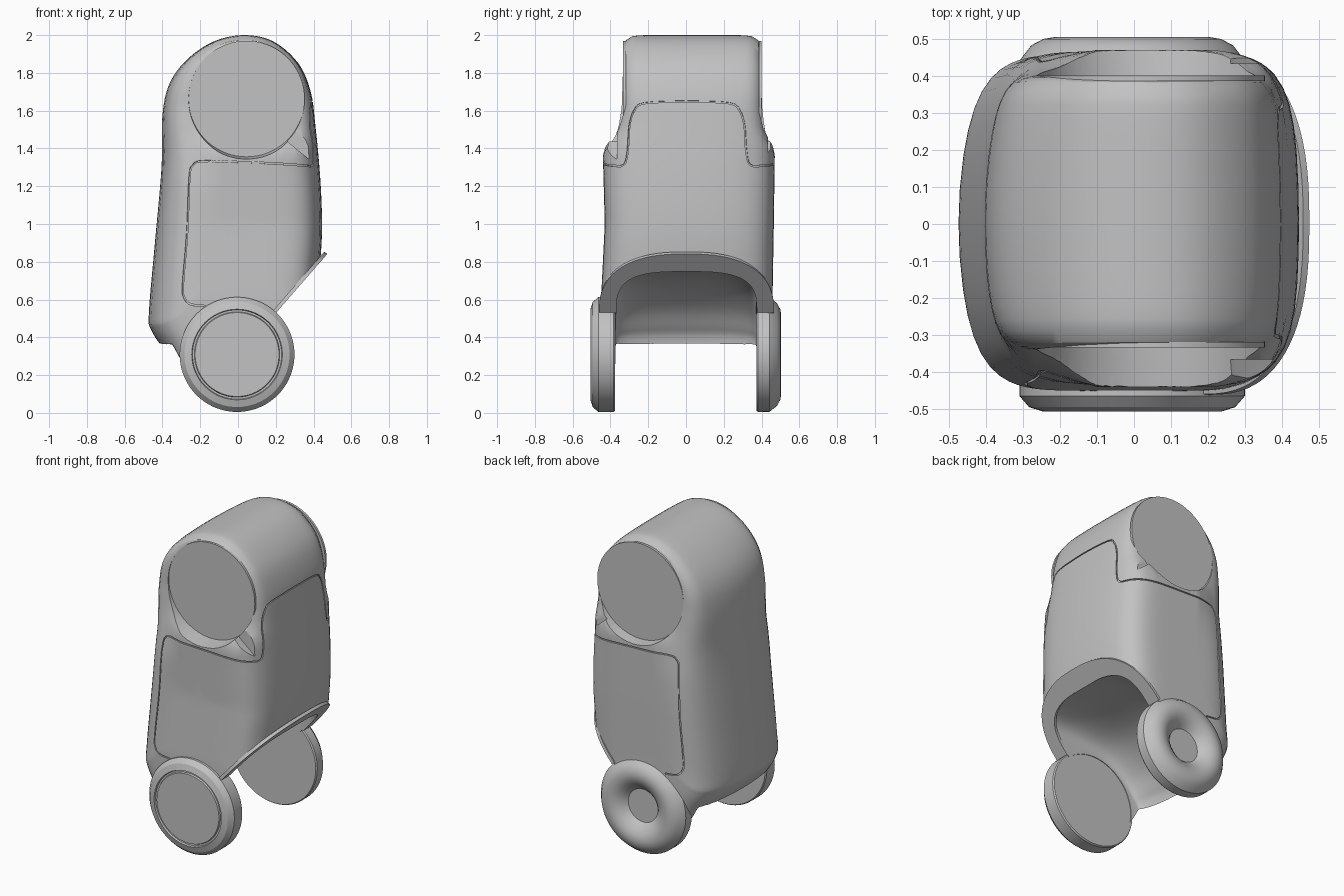
import bpy, bmesh, math
from mathutils import Vector
from mathutils.bvhtree import BVHTree

cube = bpy.data.objects.get("Cube")
if cube:
    bpy.data.objects.remove(cube, do_unlink=True)

grey = bpy.data.materials.new("plain grey")
grey.use_nodes = True
grey.diffuse_color = (0.54, 0.54, 0.54, 1)
for node in grey.node_tree.nodes:
    if node.type == 'BSDF_PRINCIPLED':
        node.inputs["Base Color"].default_value = (0.54, 0.54, 0.54, 1)


def make(name, bm):
    bmesh.ops.recalc_face_normals(bm, faces=bm.faces)
    me = bpy.data.meshes.new(name)
    bm.to_mesh(me)
    bm.free()
    ob = bpy.data.objects.new(name, me)
    bpy.context.collection.objects.link(ob)
    me.materials.append(grey)
    return ob


def activate(ob):
    bpy.ops.object.select_all(action='DESELECT')
    ob.select_set(True)
    bpy.context.view_layer.objects.active = ob


def smooth(ob, angle=35):
    activate(ob)
    bpy.ops.object.shade_smooth_by_angle(angle=math.radians(angle))


def cut(ob, cutter):
    cutter.hide_render = True
    activate(ob)
    mod = ob.modifiers.new("cut", 'BOOLEAN')
    mod.operation = 'DIFFERENCE'
    mod.solver = 'EXACT'
    mod.object = cutter
    bpy.ops.object.modifier_apply(modifier=mod.name)
    bpy.data.objects.remove(cutter, do_unlink=True)


def loft(name, rings):
    """Skin closed rings of points and cap both ends."""
    bm = bmesh.new()
    vs = [[bm.verts.new(p) for p in r] for r in rings]
    n = len(vs[0])
    for a, b in zip(vs, vs[1:]):
        for i in range(n):
            j = (i + 1) % n
            bm.faces.new((a[i], a[j], b[j], b[i]))
    bm.faces.new(vs[0])
    bm.faces.new(vs[-1])
    return make(name, bm)


def lathe(name, profile, y0, direction, cx, cz, seg=72):
    """Turn (radius, depth) points about an axis along y."""
    rings = [[(cx + r * math.cos(2 * math.pi * k / seg), y0 + direction * d,
               cz + r * math.sin(2 * math.pi * k / seg)) for k in range(seg)]
             for r, d in profile]
    return loft(name, rings)


def prism(name, pts, y0, y1):
    return loft(name, [[(x, y, z) for x, z in pts] for y in (y0, y1)])


def spline(pts, steps):
    """Catmull-Rom curve through 2D points."""
    out = []
    p = [Vector(q) for q in pts]
    for i in range(len(p) - 1):
        a, b, c, d = p[max(i - 1, 0)], p[i], p[i + 1], p[min(i + 2, len(p) - 1)]
        for k in range(steps):
            t = k / steps
            out.append(0.5 * (2 * b + (c - a) * t + (2 * a - 5 * b + 4 * c - d) * t * t
                              + (3 * b - a - 3 * c + d) * t ** 3))
    return out + [p[-1]]


def interp(z, table):
    for a, b in zip(table, table[1:]):
        if z <= b[0]:
            t = max(0, (z - a[0]) / (b[0] - a[0]))
            return Vector([a[k] + (b[k] - a[k]) * t for k in (1, 2)])
    return Vector(table[-1][1:])


def clamp(v):
    return min(1, max(0, v))


# body: side outline, bowed at back and front, with rounded edges
outline = spline([(-.29, .18), (-.39, .33), (-.46, .44), (-.472, .53), (-.44, .9),
                  (-.405, 1.3), (-.4, 1.58), (-.36, 1.75), (-.26, 1.88), (-.12, 1.97), (.04, 2.0),
                  (.19, 1.965), (.32, 1.85), (.385, 1.7), (.41, 1.52), (.435, 1.25),
                  (.445, 1.0), (.435, .8), (.4, .5), (.3, .2)], 5)
outline += [Vector((x, .18)) for x in (.15, 0, -.15)]
# side positions by height, with a ledge in front and a soft taper at the back
lower = [(0, -.45, .455), (.6, -.45, .458), (1.0, -.43, .465)]
upper = [(1.62, -.342, .406), (2, -.337, .401)]
ledge = lower + [(1.36, -.44, .47), (1.41, -.428, .462), (1.5, -.365, .42)] + upper
taper = lower + [(1.2, -.425, .462), (1.33, -.402, .447), (1.48, -.362, .42)] + upper


def bow(x, y):
    return x * (1 - (.8 if x < 0 else .35) * y * y)


def roundness(p):
    back = clamp((.05 - p.x) / .3)
    top = clamp((p.y - 1.35) / .5)
    low = clamp((.55 - p.y) / .25)
    return 5.5 + .5 * back + 6 * top + 2 * low


def body_point(p, step, side):
    e = roundness(p)
    ns = (0, .2, .4, .55, .68, .78, .86)
    if step < 7:
        n = ns[step]
        rho = (1 - n ** e) ** (1 / e)
    else:
        rho = (1 - .86 ** e) ** (1 / e) * (1 - (step - 6) / 20)
        n = (1 - rho ** e) ** (1 / e)
    spine = Vector((.02, min(1.62, max(.6, p.y))))
    centre = Vector((.02, 1.1))
    c = centre + (spine - centre) * rho
    q = c + (p - c) * rho
    lo, hi = interp(q.y, ledge).lerp(interp(q.y, taper), clamp((-.12 - q.x) / .16))
    y = (lo + hi) / 2 + side * n * (hi - lo) / 2
    return (bow(q.x, y), y, q.y)


stations = [(s, -1) for s in range(25, 0, -1)] + [(s, 1) for s in range(26)]
body = loft("body_shell", [[body_point(p, s, d) for p in outline] for s, d in stations])
bm = bmesh.new()
bm.from_mesh(body.data)
tree = BVHTree.FromBMesh(bm)
bm.free()

# wheel bay hollowed from below, and the sloping mouth
bay_top = spline([(.75, .75), (.39, .75), (.15, .745), (-.1, .69), (-.28, .57), (-.37, .46),
                  (-.415, .37), (-.43, .1)], 4)
bay = []
for k in range(-12, 13):
    t = math.sin(k / 12 * math.pi / 2)
    y = .372 * t
    f = .72 + .28 * max(0, 1 - abs(t) ** 3.6) ** .4
    ring = [(p.x if p.x > .3 else bow(.3 + (p.x - .3) * (.86 + .14 * f), y), y,
             .31 + (p.y - .31) * f) for p in bay_top]
    bay.append(ring + [(bow(-.43, y), y, -.1), (.75, y, -.1)])
cut(body, loft("bay_cutter", bay))
cut(body, prism("mouth_cutter", [(.66, 1.06), (-.06, .246), (-.06, -.1), (.66, -.1)], -.7, .7))

# round side recesses with a small spout, thin round plates, and wheel seats
WX, WZ = -.005, .309
for side, y0, d in (("front", -.33, -1), ("back", .398, 1)):
    cut(body, lathe("recess_cutter", [(.306, 0), (.312, .06), (.33, .2)], y0, d, .045, 1.662))
    cut(body, prism("spout_cutter", [(.2, 1.5), (.27, 1.43), (.385, 1.335), (.375, 1.5)],
                    y0 + d * .035, y0 + d * .3))
    smooth(lathe(side + "_side_plate", [(.308, -.012), (.308, .003)], y0, d, .045, 1.662))
    cut(body, lathe("wheel_seat_cutter", [(.285, 0), (.285, .3)], d * .33, d, WX, WZ))

# seam around the front panel
side_path = [(-.17, .565), (-.25, .575), (-.285, .61), (-.292, .68), (-.27, .95), (-.257, 1.25),
             (-.24, 1.31), (-.19, 1.333), (0, 1.328), (.2, 1.32), (.37, 1.308)]
front_path = [(-.35, 1.305), (-.322, 1.325), (-.308, 1.4), (-.3, 1.52), (-.275, 1.6),
              (-.22, 1.64), (0, 1.65)]


def project(u, z, d):
    """Hit the shell from the side (d = -1 or 1) or from the front (d = 0)."""
    if d:
        hit = tree.ray_cast(Vector((u, d * 2, z)), Vector((0, -d, 0)))
    else:
        hit = tree.ray_cast(Vector((2, u, z)), Vector((-1, 0, 0)))
    return hit[0]


side = spline(side_path, 4)
front = spline(front_path, 4)
path = [project(p.x, p.y, -1) for p in side]
path += [project(p.x, p.y, 0) for p in front]
path += [project(-p.x + .01, p.y, 0) for p in front[-2::-1]]
path += [project(p.x, p.y, 1) for p in side[::-1]]
path = [p for p in path if p]
rings = []
for i, p in enumerate(path):
    tan = (path[min(i + 1, len(path) - 1)] - path[max(i - 1, 0)]).normalized()
    nor = tree.find_nearest(p)[1]
    nor = (nor - tan * nor.dot(tan)).normalized()
    bi = tan.cross(nor)
    rings.append([p + nor * a + bi * b for a, b in ((.009, .004), (.009, -.004), (-.008, -.004), (-.008, .004))])
cut(body, loft("seam_cutter", rings))
smooth(body, 32)


# flared lip around the mouth
def arch(w, h, e, lift, k):
    a = math.pi * k / 40
    c, s = math.cos(a), math.sin(a)
    z = .535 + h * abs(s) ** (2 / e)
    x = .2 + (z - .54) * .87
    return (x + lift * .75, .003 + w * math.copysign(abs(c) ** (2 / e), c), z - lift * .66)


lip = loft("mouth_lip", [[arch(.462, .31, 2.5, -.012, k), arch(.464, .312, 2.5, .008, k),
                          arch(.372, .218, 3.2, .008, k), arch(.372, .218, 3.2, -.012, k)]
                         for k in range(41)])
smooth(lip)

# wheels: flat grooved cap on one side, ring with shallow hub on the other
cap_wheel = [(.298, 0), (.304, .008), (.304, .088), (.278, .118), (.24, .13),
             (.236, .119), (.226, .119), (.222, .129), (.05, .129)]
ring_wheel = [(.298, 0), (.304, .008), (.303, .068), (.272, .108), (.24, .125), (.21, .13),
              (.18, .125), (.152, .111), (.125, .09), (.106, .07), (.03, .07)]
for name, profile, y0, d, angle in (("front_wheel", cap_wheel, -.376, -1, 20),
                                    ("back_wheel", ring_wheel, .374, 1, 28)):
    smooth(lathe(name, profile, y0, d, WX, WZ), angle)
